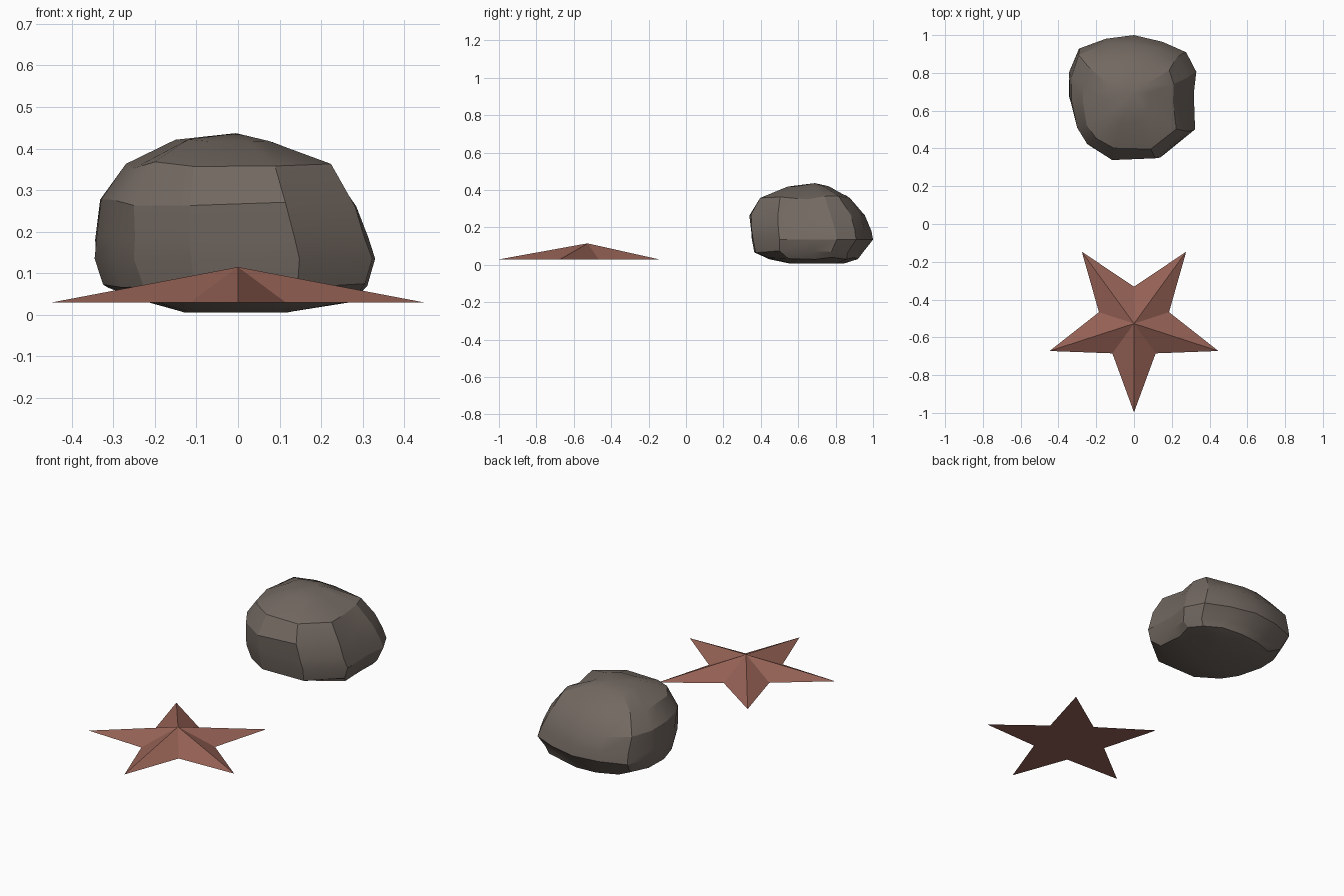
import bpy, bmesh, math, random

if "Cube" in bpy.data.objects:
    bpy.data.objects.remove(bpy.data.objects["Cube"])

random.seed(4)


def finish(bm, name, color, smooth_angle=None):
    bmesh.ops.recalc_face_normals(bm, faces=bm.faces)
    mesh = bpy.data.meshes.new(name)
    bm.to_mesh(mesh)
    bm.free()
    obj = bpy.data.objects.new(name, mesh)
    bpy.context.collection.objects.link(obj)
    mat = bpy.data.materials.new(name + "_color")
    mat.diffuse_color = (*color, 1)
    mat.use_nodes = True
    mat.node_tree.nodes["Principled BSDF"].inputs["Base Color"].default_value = mat.diffuse_color
    mesh.materials.append(mat)
    if smooth_angle:
        bpy.context.view_layer.objects.active = obj
        obj.select_set(True)
        bpy.ops.object.shade_smooth_by_angle(angle=math.radians(smooth_angle))
        obj.select_set(False)
    return obj


# Starfish: five-pointed low pyramid with a flat underside
bm = bmesh.new()
cy = -0.527
rim = []
for i in range(10):
    r = 0.47 if i % 2 == 0 else 0.195
    a = -math.pi / 2 + i * math.pi / 5
    rim.append(bm.verts.new((r * math.cos(a), cy + r * math.sin(a), 0.03)))
apex = bm.verts.new((0, cy, 0.115))
under = bm.verts.new((0, cy, 0.03))
for i in range(10):
    a, b = rim[i], rim[(i + 1) % 10]
    bm.faces.new((a, b, apex))
    bm.faces.new((b, a, under))
finish(bm, "starfish", (0.30, 0.12, 0.09))

# Rock: irregular outline, fitted to the bounds of each level
outline = [(.02, 1), (-.42, .94), (-.84, .78), (-.99, .41), (-1, .01), (-.87, -.45), (-.72, -.75),
           (-.31, -1), (.46, -.98), (.98, -.54), (.96, .05), (1, .4), (.84, .72), (.47, .89)]
# z, x min, x max, y min, y max, jitter
levels = [(.006, -.13, .12, .56, .84, 0),
          (.035, -.23, .28, .44, .92, .006),
          (.070, -.32, .312, .37, .945, .005),
          (.135, -.345, .33, .352, 1.0, 0),
          (.185, -.343, .315, .345, .99, .004),
          (.270, -.335, .28, .345, .96, .010),
          (.360, -.275, .22, .40, .875, .010),
          (.418, -.15, .08, .54, .76, .004)]
bm = bmesh.new()
rings = []
for z, x0, x1, y0, y1, j in levels:
    ring = []
    for u, v in outline:
        dx, dy, dz = (random.uniform(-j, j) for _ in range(3))
        ring.append(bm.verts.new(((x0 + x1) / 2 + u * (x1 - x0) / 2 + dx,
                                  (y0 + y1) / 2 + v * (y1 - y0) / 2 + dy, z + dz)))
    rings.append(ring)
n = len(outline)
for low, high in zip(rings, rings[1:]):
    for i in range(n):
        k = (i + 1) % n
        bm.faces.new((low[i], low[k], high[k], high[i]))
bm.faces.new(rings[0])
top = bm.verts.new((-.005, .69, .437))
for i in range(n):
    bm.faces.new((rings[-1][i], rings[-1][(i + 1) % n], top))
# Merge nearly flat neighbours into larger, uneven facets
bmesh.ops.dissolve_limit(bm, angle_limit=math.radians(11), verts=bm.verts, edges=bm.edges)
finish(bm, "rock", (0.17, 0.14, 0.12), 25)
